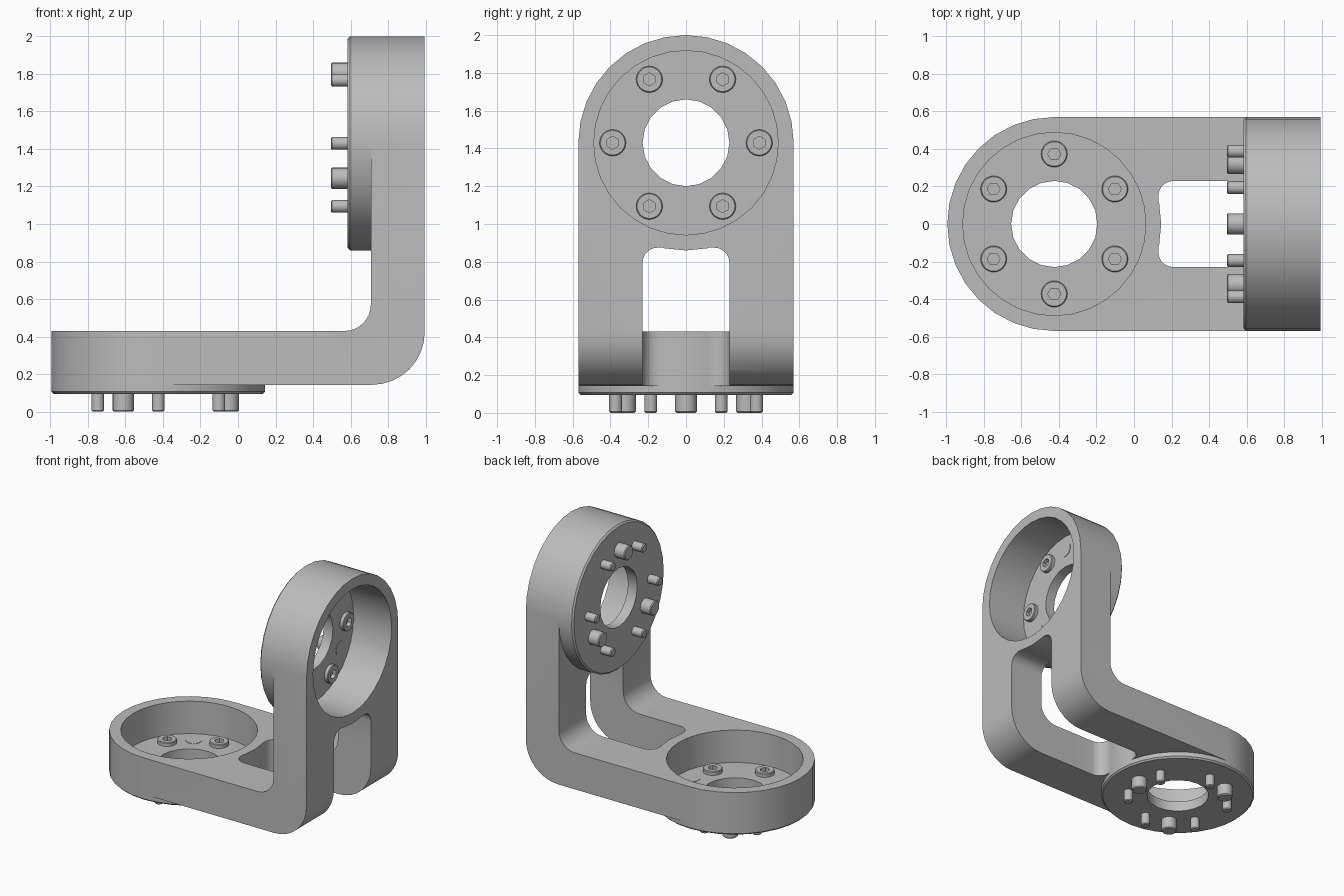
import bpy, bmesh, math
from mathutils import Matrix, Vector

if "Cube" in bpy.data.objects:
    bpy.data.objects.remove(bpy.data.objects["Cube"])

grey = bpy.data.materials.new("satin grey")
grey.diffuse_color = (0.5, 0.5, 0.5, 1)
grey.use_nodes = True
grey.node_tree.nodes["Principled BSDF"].inputs["Base Color"].default_value = grey.diffuse_color


def add_object(name, bm, matrix=Matrix()):
    bmesh.ops.recalc_face_normals(bm, faces=bm.faces)
    mesh = bpy.data.meshes.new(name)
    bm.to_mesh(mesh)
    bm.free()
    mesh.transform(matrix)
    mesh.materials.append(grey)
    ob = bpy.data.objects.new(name, mesh)
    bpy.context.collection.objects.link(ob)
    return ob


def lathe(name, profile, sides, matrix):
    """Solid of revolution; radius may be a number or a function of angle."""
    bm = bmesh.new()
    rings = []
    for r, h in profile:
        ring = []
        for i in range(sides):
            a = math.tau * i / sides
            rad = r(a) if callable(r) else r
            ring.append(bm.verts.new((rad * math.cos(a), rad * math.sin(a), h)))
        rings.append(ring)
    for lo, hi in zip(rings, rings[1:]):
        for i in range(sides):
            j = (i + 1) % sides
            bm.faces.new((lo[i], lo[j], hi[j], hi[i]))
    bm.faces.new(rings[0])
    bm.faces.new(rings[-1])
    return add_object(name, bm, matrix)


def prism(name, points, axis, lo, hi):
    """Extrude a closed 2D outline along y or along another axis vector."""
    bm = bmesh.new()
    verts = [bm.verts.new(p) for p in points]
    bmesh.ops.translate(bm, verts=verts, vec=axis * lo)
    face = bm.faces.new(verts)
    new = bmesh.ops.extrude_face_region(bm, geom=[face])["geom"]
    bmesh.ops.translate(bm, vec=axis * (hi - lo),
                        verts=[v for v in new if isinstance(v, bmesh.types.BMVert)])
    return add_object(name, bm)


def arc(cx, cy, r, start, end, steps=8):
    angles = [math.radians(start + (end - start) * i / steps) for i in range(steps + 1)]
    return [(cx + r * math.cos(a), cy + r * math.sin(a)) for a in angles]


def boolean(target, tool, operation):
    mod = target.modifiers.new("bool", "BOOLEAN")
    mod.operation, mod.object, mod.solver = operation, tool, "EXACT"
    bpy.context.view_layer.objects.active = target
    bpy.ops.object.modifier_apply(modifier=mod.name)
    bpy.data.objects.remove(tool)


def shade(ob, angle=32):
    bpy.ops.object.select_all(action="DESELECT")
    ob.select_set(True)
    bpy.context.view_layer.objects.active = ob
    bpy.ops.object.shade_smooth_by_angle(angle=math.radians(angle))


X, Y, Z = Vector((1, 0, 0)), Vector((0, 1, 0)), Vector((0, 0, 1))
R, POCKET, HOLE, FLOOR = 0.57, 0.488, 0.23, 0.08

# Hub frames: local z points from the mating face to the open rim
lower = Matrix.Translation((-0.425, 0, 0.095))
upper = Matrix(((0, 0, 1, 0.585), (0, -1, 0, 0), (1, 0, 0, 1.43), (0, 0, 0, 1)))

# L-shaped arm with rounded elbow
outline = [(-0.425, 0.43), (-0.425, 0.143)]
outline += arc(0.715, 0.423, 0.28, -90, 0)
outline += [(0.995, 1.43), (0.708, 1.43)]
outline += arc(0.568, 0.57, 0.14, 0, -90)
bracket = prism("bracket", [(x, 0, z) for x, z in outline], Y, -R, R)

# Slot running through the elbow, with rounded ends in both legs
w, c = HOLE, 0.08
end = arc(c, -w + c, c, -90, -180, 5) + arc(c, w - c, c, 180, 90, 5)
low_slot = [(0.13 + d, y, 0) for d, y in end] + [(1.2, w, 0), (1.2, -w, 0)]
high_slot = [(0, y, 0.875 - d) for d, y in end] + [(0, w, -0.2), (0, -w, -0.2)]
boolean(bracket, prism("slot_cutter", low_slot, Z, -0.1, 0.6), "DIFFERENCE")
boolean(bracket, prism("slot_cutter", high_slot, X, 0.4, 1.3), "DIFFERENCE")

# Round hubs with pocket and centre hole
hubs = ((lower, 0.335), (upper, 0.41))
for frame, depth in hubs:
    hub = lathe("hub", [(R - 0.012, 0), (R, 0.012), (R, depth)], 32, frame)
    boolean(bracket, hub, "UNION")
for frame, depth in hubs:
    pocket = lathe("pocket_cutter", [(POCKET, FLOOR), (POCKET, depth + 0.2)], 32, frame)
    boolean(bracket, pocket, "DIFFERENCE")
    hole = lathe("hole_cutter", [(HOLE, -0.1), (HOLE, FLOOR + 0.1)], 20, frame)
    boolean(bracket, hole, "DIFFERENCE")
shade(bracket)


def hexagon(a):
    return 0.03 / math.cos(a % (math.pi / 3) - math.pi / 6)


# Socket screws and dowel pins around each hub
for side, frame, reach, ring in (("lower", lower, 0.095, 0.373), ("upper", upper, 0.09, 0.388)):
    for i in range(6):
        a = math.radians(30 + 60 * i)
        place = frame @ Matrix.Translation((ring * math.cos(a), ring * math.sin(a), 0))
        screw = lathe(side + "_screw", [
            (0.027, -reach), (0.034, -reach + 0.007), (0.034, FLOOR - 0.01), (0.07, FLOOR - 0.01),
            (0.07, FLOOR + 0.025), (0.065, FLOOR + 0.03), (hexagon, FLOOR + 0.03),
            (hexagon, FLOOR)], 24, place)
        shade(screw)
    for i in range(3):
        a = math.radians(120 * i)
        place = frame @ Matrix.Translation((0.373 * math.cos(a), 0.373 * math.sin(a), 0))
        pin = lathe(side + "_pin", [(0.05, -reach), (0.057, -reach + 0.007),
                                    (0.057, FLOOR + 0.003)], 20, place)
        shade(pin)
